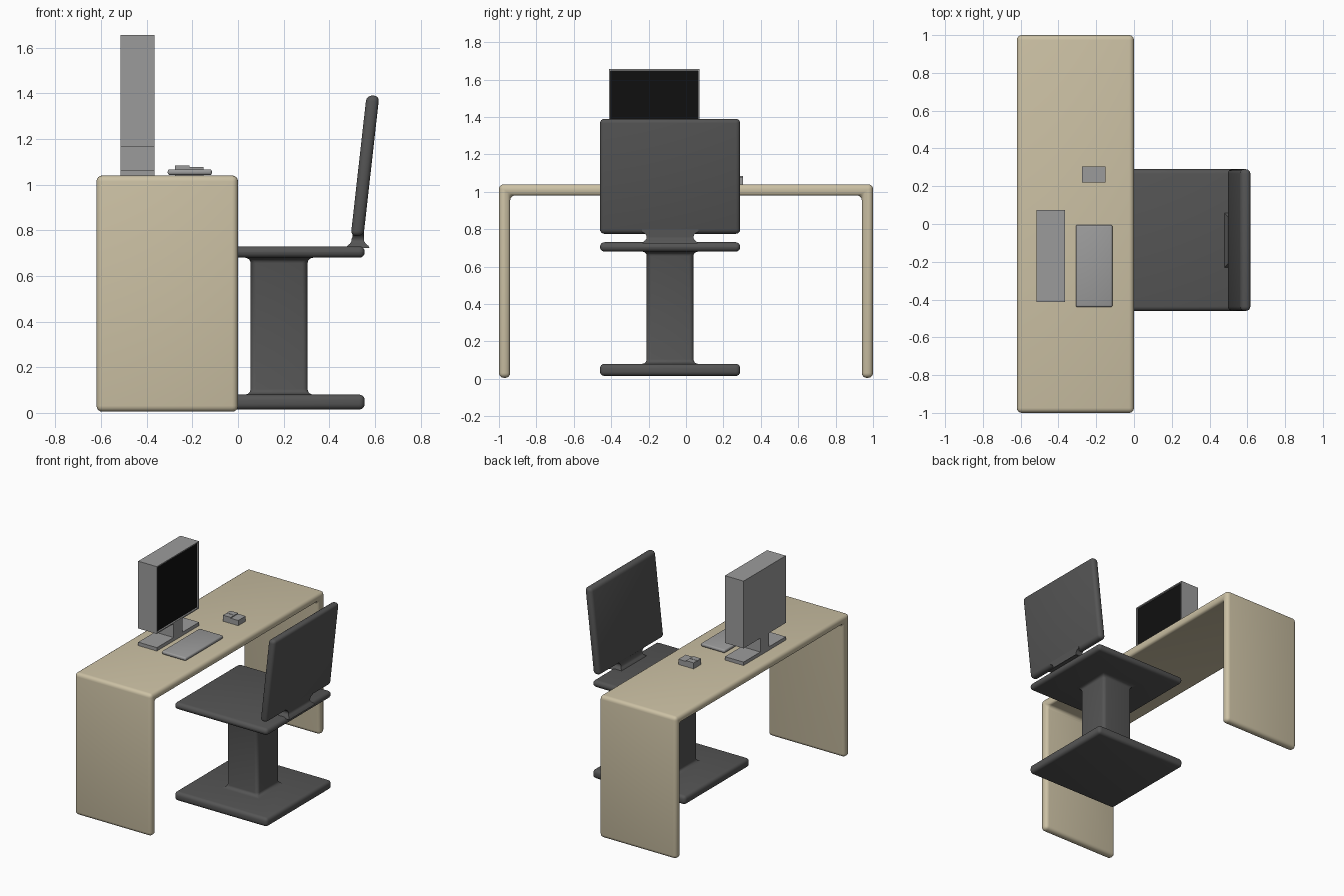
import bpy, bmesh, math

if "Cube" in bpy.data.objects:
    bpy.data.objects.remove(bpy.data.objects["Cube"])


def material(name, rgb):
    m = bpy.data.materials.new(name)
    m.diffuse_color = (*rgb, 1)
    m.use_nodes = True
    m.node_tree.nodes["Principled BSDF"].inputs["Base Color"].default_value = m.diffuse_color
    return m


WOOD = material("light_wood", (0.60, 0.53, 0.37))
DARK = material("dark_grey", (0.09, 0.09, 0.09))
GREY = material("mid_grey", (0.33, 0.33, 0.33))
BLACK = material("screen_black", (0.005, 0.005, 0.005))


def finish(name, bm, mats, bevel=0.0, segments=4):
    """Round the sharp edges, then make a smooth-by-angle object."""
    bmesh.ops.recalc_face_normals(bm, faces=bm.faces)
    if bevel:
        sharp = [e for e in bm.edges if e.calc_face_angle(0) > math.radians(50)]
        bmesh.ops.bevel(bm, geom=sharp, offset=bevel, offset_type='OFFSET',
                        segments=segments, profile=0.5, affect='EDGES',
                        clamp_overlap=True)
    mesh = bpy.data.meshes.new(name)
    bm.to_mesh(mesh)
    bm.free()
    ob = bpy.data.objects.new(name, mesh)
    bpy.context.collection.objects.link(ob)
    for m in mats:
        mesh.materials.append(m)
    bpy.ops.object.select_all(action='DESELECT')
    ob.select_set(True)
    bpy.context.view_layer.objects.active = ob
    bpy.ops.object.shade_smooth_by_angle(angle=math.radians(35))
    return ob


def prism(profile, x0, x1):
    """Extrude a y-z outline along x."""
    bm = bmesh.new()
    face = bm.faces.new([bm.verts.new((x0, y, z)) for y, z in profile])
    ext = bmesh.ops.extrude_face_region(bm, geom=[face], use_keep_orig=True)
    for v in ext["geom"]:
        if isinstance(v, bmesh.types.BMVert):
            v.co.x = x1
    return bm


def stack(rings, cy):
    """Join rectangles (centre x, half x, half y, z) from bottom to top."""
    bm = bmesh.new()
    loops = [[bm.verts.new((cx + sx * hx, cy + sy * hy, z))
              for sx, sy in ((-1, -1), (1, -1), (1, 1), (-1, 1))]
             for cx, hx, hy, z in rings]
    for a, b in zip(loops, loops[1:]):
        for i in range(4):
            j = (i + 1) % 4
            bm.faces.new((a[i], a[j], b[j], b[i]))
    bm.faces.new(loops[0][::-1])
    bm.faces.new(loops[-1])
    return bm


def box(x0, x1, y0, y1, z0, z1):
    cx, hx, hy = (x0 + x1) / 2, (x1 - x0) / 2, (y1 - y0) / 2
    return stack([(cx, hx, hy, z0), (cx, hx, hy, z1)], (y0 + y1) / 2)


# Desk: one bent panel
half = [(1, 0.005), (1, 1.04), (-1, 1.04), (-1, 0.005)]
inner = [(-0.94, 0.005), (-0.94, 0.98), (0.94, 0.98), (0.94, 0.005)]
finish("desk", prism(half + inner, -0.62, 0), [WOOD], 0.026)

# Chair base, pedestal and seat in one piece
CX, CY = 0.18, -0.085
rings = [(CX, r, r, z) for r, z in (
    (0.375, 0.015), (0.375, 0.08), (0.125, 0.08),
    (0.125, 0.68), (0.375, 0.68), (0.375, 0.73))]
finish("chair_seat_and_base", stack(rings, CY), [DARK], 0.024)

# Flared neck that joins seat and backrest
neck = [(0.525, 0.028 + f, 0.125 + f, z) for f, z in (
    (0.024, 0.722), (0.018, 0.732), (0.006, 0.742), (0, 0.752), (0, 0.76))]
neck += [(0.527, 0.026, 0.125 + f, z) for f, z in (
    (0.004, 0.77), (0.012, 0.778), (0.026, 0.785), (0.026, 0.82))]
finish("chair_neck", stack(neck, CY), [DARK])

# Leaning backrest
finish("chair_backrest",
       stack([(0.522, 0.028, 0.375, 0.775), (0.591, 0.028, 0.375, 1.39)], CY),
       [DARK], 0.024)

# Monitor stand: foot and neck
MY = -0.17
stand = [(0.243, 1.04), (0.243, 1.065), (0.05, 1.065), (0.05, 1.165)]
outline = [(MY + y, z) for y, z in stand] + [(MY - y, z) for y, z in stand[::-1]]
finish("monitor_stand", prism(outline, -0.515, -0.365), [GREY])

# Monitor case with recessed black screen
bm = box(-0.515, -0.365, MY - 0.243, MY + 0.243, 1.165, 1.655)
bm.normal_update()
screen = max(bm.faces, key=lambda f: f.calc_center_median().x)
bmesh.ops.inset_region(bm, faces=[screen], thickness=0.012)
rim = bmesh.ops.extrude_face_region(bm, geom=[screen])
bmesh.ops.delete(bm, geom=[screen], context='FACES_ONLY')
for g in rim["geom"]:
    if isinstance(g, bmesh.types.BMVert):
        g.co.x -= 0.012
    elif isinstance(g, bmesh.types.BMFace):
        g.material_index = 1
finish("monitor", bm, [GREY, BLACK])

# Keyboard
finish("keyboard", box(-0.308, -0.114, -0.44, -0.005, 1.042, 1.067),
       [GREY], 0.01, 3)

# Mouse with two buttons on the far end
finish("mouse_body", box(-0.275, -0.152, 0.22, 0.305, 1.04, 1.078), [GREY])
for side, y0, y1 in (("left", 0.22, 0.261), ("right", 0.264, 0.305)):
    finish("mouse_button_" + side,
           box(-0.275, -0.213, y0, y1, 1.07, 1.084), [GREY])
